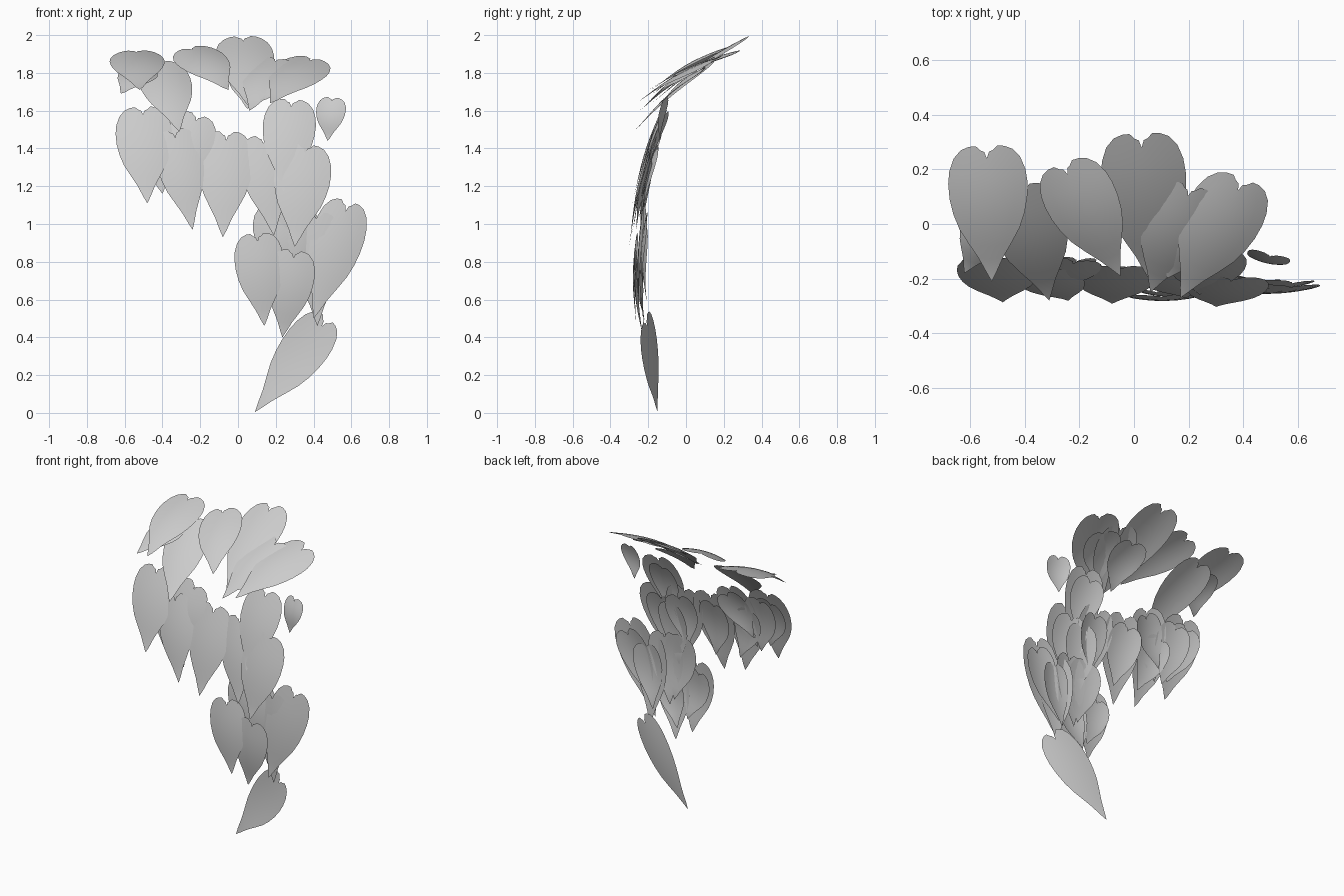
import bpy
import bmesh
import math
from mathutils import Vector

# Half outline of a heart leaf: (half width fraction, distance from top fraction)
OUTLINE = [(0, .085), (.06, .04), (.15, .03), (.27, .0), (.45, .005), (.65, .03), (.84, .09),
           (.96, .18), (1.0, .27), (.98, .38), (.90, .49), (.76, .60),
           (.54, .71), (.31, .82), (.13, .93), (0, 1.0)]
RIB = [.085, .09, .10, .12, .14, .16, .19, .24, .31, .41, .52, .63, .73, .83, .93, 1.0]
RINGS = (0, .35, .7, 1)


def depth(z):
    """Depth of the hanging curtain at a given height."""
    pts = [(0, -.15), (.2, -.17), (.4, -.22), (.6, -.24), (.8, -.255), (1, -.25),
           (1.2, -.225), (1.4, -.18), (1.6, -.125), (1.8, 0), (2.1, .3)]
    for (a, ya), (b, yb) in zip(pts, pts[1:]):
        if z <= b:
            return ya + (yb - ya) * (z - a) / (b - a)
    return pts[-1][1]


def leaf(name, top, tip, width, cup=.035, roll=0, face=(0, -1, .35)):
    """Domed heart leaf between its lobes and its pointed tip."""
    top, tip = Vector(top), Vector(tip)
    axis = tip - top
    down = axis.normalized()
    side = Vector(face).cross(down).normalized()
    out = down.cross(side).normalized()
    if out.y > 0:
        out = -out
    ca, sa = math.cos(roll), math.sin(roll)
    side, out = side * ca + out * sa, out * ca - side * sa
    bm = bmesh.new()

    def point(x, t):
        lift = cup * (math.sin(math.pi * min(t * 1.1, 1)) - .8 * x * x)
        return top + axis * t + side * (x * width / 2) + out * lift

    mid = [bm.verts.new(point(0, t)) for t in RIB]
    for s in (-1, 1):
        rows = [mid]
        for r in RINGS[1:]:
            rows.append([mid[0]] + [bm.verts.new(point(s * x * r, m + (t - m) * r))
                        for (x, t), m in zip(OUTLINE[1:-1], RIB[1:-1])] + [mid[-1]])
        for a, b in zip(rows, rows[1:]):
            for i in range(len(a) - 1):
                quad = list(dict.fromkeys((a[i], b[i], b[i + 1], a[i + 1])))
                if len(quad) > 2:
                    bm.faces.new(quad)
    bmesh.ops.recalc_face_normals(bm, faces=bm.faces)
    me = bpy.data.meshes.new(name)
    bm.to_mesh(me)
    bm.free()
    me.shade_smooth()
    ob = bpy.data.objects.new(name, me)
    bpy.context.collection.objects.link(ob)


# Upper leaves lying over the ledge: top, tip, width
UPPER = [
    ((-.54, .285, 1.92), (-.52, -.21, 1.71), .29),
    ((-.42, .14, 1.86), (-.31, -.28, 1.49), .28),
    ((-.49, .08, 1.83), (-.62, -.18, 1.69), .20),
    ((-.26, .22, 1.935), (-.05, -.19, 1.71), .27),
    ((.025, .33, 1.995), (.06, -.21, 1.62), .31),
    ((.21, .14, 1.88), (.06, -.25, 1.60), .26),
    ((.40, .165, 1.88), (.17, -.27, 1.64), .29),
    ((.30, .08, 1.83), (.12, -.20, 1.65), .24),
    ((.08, .10, 1.83), (.05, -.16, 1.61), .24),
]
for i, (a, b, w) in enumerate(UPPER):
    leaf(f"upper_leaf_{i}", a, b, w, .025, 0, (0, -.6, 1))

# Hanging leaves: top x z, tip x z, width, top offset, tip offset, roll
HANGING = [
    (.285, 1.66, .24, 1.17, .28, -.01, -.03, 0),
    (.50, 1.67, .475, 1.44, .16, -.03, .03, .2),
    (-.505, 1.62, -.48, 1.11, .30, -.01, -.05, 0),
    (-.21, 1.58, -.36, 1.17, .26, .0, -.01, 0),
    (-.34, 1.50, -.24, .97, .25, -.02, -.03, 0),
    (-.45, 1.55, -.40, 1.16, .24, .01, .01, .1),
    (-.06, 1.49, -.08, .93, .29, -.0, -.04, 0),
    (.13, 1.47, .19, .94, .27, .0, -.02, 0),
    (.36, 1.42, .30, .88, .30, -.02, -.05, 0),
    (.585, 1.12, .40, .50, .28, .01, -.02, -.1),
    (.10, .95, .14, .46, .26, -.01, -.04, 0),
    (.30, .86, .235, .40, .25, -.02, -.01, 0),
    (.18, 1.10, .25, .66, .24, .015, .01, .1),
    (.42, 1.06, .42, .46, .25, .01, .0, .1),
    (.32, 1.10, .28, .62, .24, .015, .01, -.1),
    (.25, 1.32, .22, .90, .22, .01, .01, .1),
]
for i, (x1, z1, x2, z2, w, d1, d2, roll) in enumerate(HANGING):
    a, b = Vector((x1, depth(z1) + d1, z1)), Vector((x2, depth(z2) + d2, z2))
    leaf(f"hanging_leaf_{i}", a, b, w, .018, roll)
    # Smaller leaf tucked behind the big one
    if w > .24:
        back = Vector((0, .018, 0))
        swing = Vector((.03 * (-1) ** i, 0, 0))
        leaf(f"tucked_leaf_{i}", a.lerp(b, .12) + back - swing, a.lerp(b, .82) + back + swing,
             w * .8, .02, .12 * (-1) ** i)

# Lowest leaf, curling back toward its tip
leaf("lowest_leaf", (.475, -.215, .50), (.09, -.15, .005), .26, -.012, .05)
